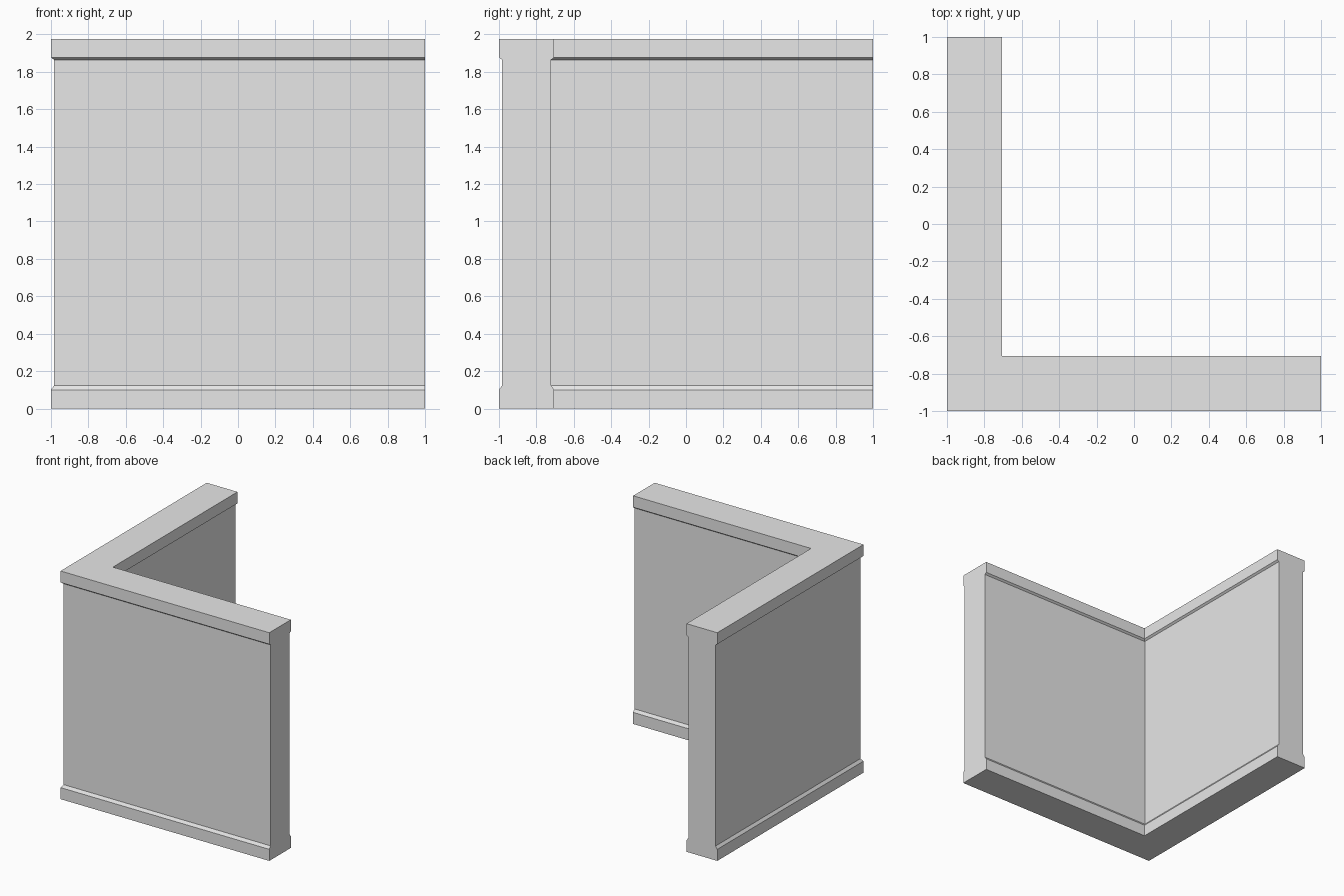
import bpy
import bmesh

cube = bpy.data.objects.get("Cube")
if cube:
    bpy.data.objects.remove(cube, do_unlink=True)

# Plain grey finish
grey = bpy.data.materials.new("plain grey")
grey.use_nodes = True
color = (0.8, 0.8, 0.8, 1)
grey.diffuse_color = color
grey.node_tree.nodes["Principled BSDF"].inputs["Base Color"].default_value = color

THICKNESS = 0.295
INSET = 0.017
HEIGHT = 1.976

# Wall cross-section: base ledge, recessed panel and top cap on both faces
outer_side = [(0, 0), (0, 0.1), (INSET, 0.124),
              (INSET, 1.864), (0, 1.877), (0, HEIGHT)]
inner_side = [(THICKNESS - d, z) for d, z in reversed(outer_side)]
section = outer_side + inner_side

# Sweep the section from one wall end, round a mitred corner, to the other end
bm = bmesh.new()
stations = [
    lambda d, z: (1, -1 + d, z),
    lambda d, z: (-1 + d, -1 + d, z),
    lambda d, z: (-1 + d, 1, z),
]
rings = [[bm.verts.new(place(d, z)) for d, z in section] for place in stations]
count = len(section)
for a, b in zip(rings, rings[1:]):
    for i in range(count):
        j = (i + 1) % count
        bm.faces.new((a[i], a[j], b[j], b[i]))

# Flat wall ends
bm.faces.new(rings[0])
bm.faces.new(rings[-1])

# Merge the mitre seams on the flat top and bottom
bm.normal_update()
seams = [e for e in bm.edges if len(e.link_faces) == 2
         and e.calc_face_angle(0) < 0.001]
bmesh.ops.dissolve_edges(bm, edges=seams, use_verts=False)
bmesh.ops.recalc_face_normals(bm, faces=bm.faces)

mesh = bpy.data.meshes.new("corner_wall")
bm.to_mesh(mesh)
bm.free()
mesh.materials.append(grey)
wall = bpy.data.objects.new("corner_wall", mesh)
bpy.context.collection.objects.link(wall)
